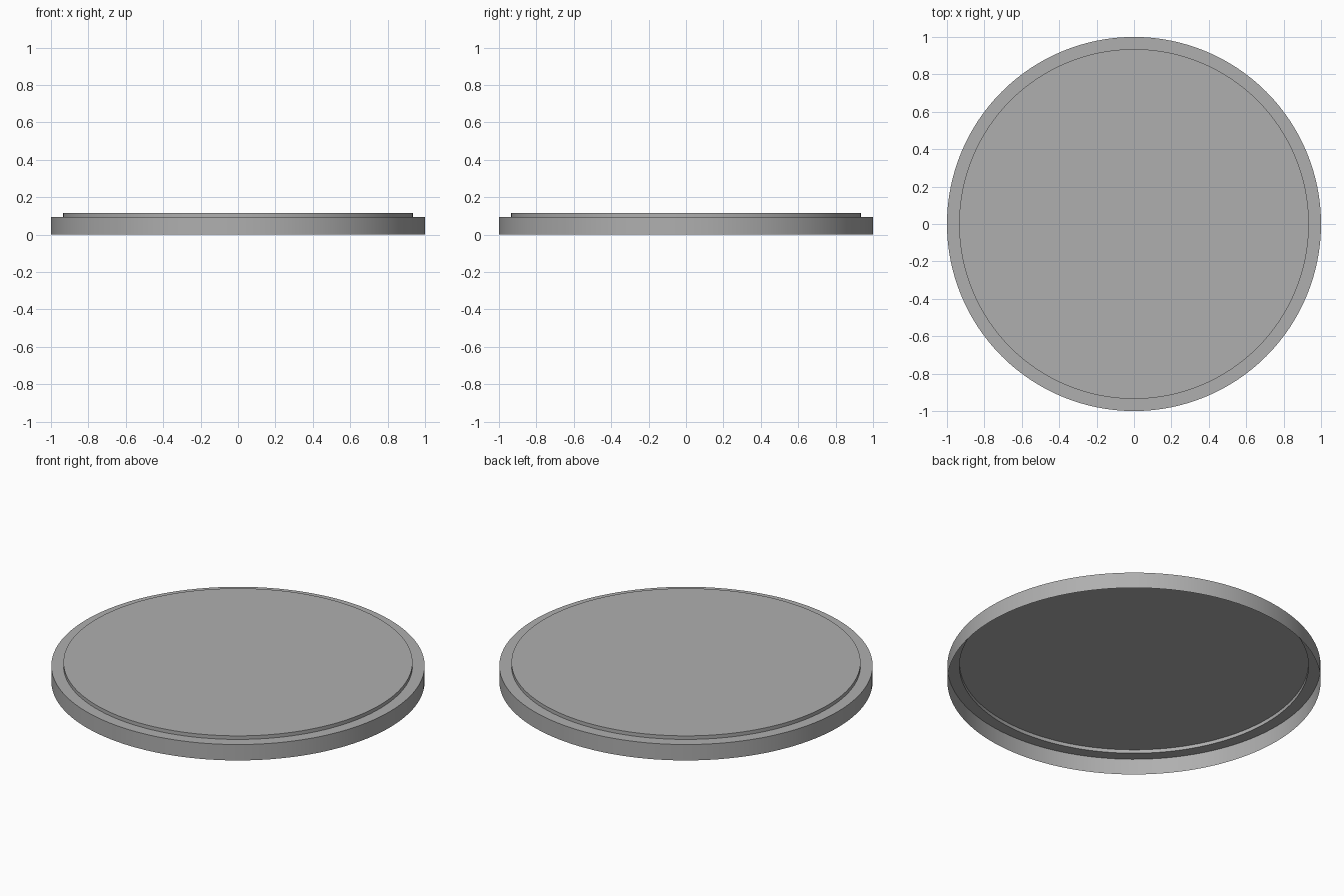
import bpy, bmesh
from math import radians, sin, cos, tau

if "Cube" in bpy.data.objects:
    bpy.data.objects.remove(bpy.data.objects["Cube"])

SEGMENTS = 128
# (radius, height) from the open lower rim up to the raised panel
PROFILE = [(1.0, 0.0), (1.0, 0.094), (0.935, 0.094), (0.935, 0.115)]

bm = bmesh.new()
rings = [[bm.verts.new((r * cos(tau * i / SEGMENTS), r * sin(tau * i / SEGMENTS), z))
          for i in range(SEGMENTS)] for r, z in PROFILE]

# Side wall, shoulder and step
for low, high in zip(rings, rings[1:]):
    for i in range(SEGMENTS):
        j = (i + 1) % SEGMENTS
        bm.faces.new((low[i], low[j], high[j], high[i]))

# Raised top panel; underside stays open
bm.faces.new(rings[-1])

mesh = bpy.data.meshes.new("round_lid")
bm.to_mesh(mesh)
bm.free()
lid = bpy.data.objects.new("round_lid", mesh)
bpy.context.collection.objects.link(lid)

# Mid-grey finish
grey = bpy.data.materials.new("mid_grey")
grey.diffuse_color = (0.43, 0.43, 0.43, 1.0)
grey.use_nodes = True
grey.node_tree.nodes["Principled BSDF"].inputs["Base Color"].default_value = grey.diffuse_color
mesh.materials.append(grey)

# Smooth walls with crisp edges
bpy.context.view_layer.objects.active = lid
lid.select_set(True)
bpy.ops.object.shade_smooth_by_angle(angle=radians(30))
